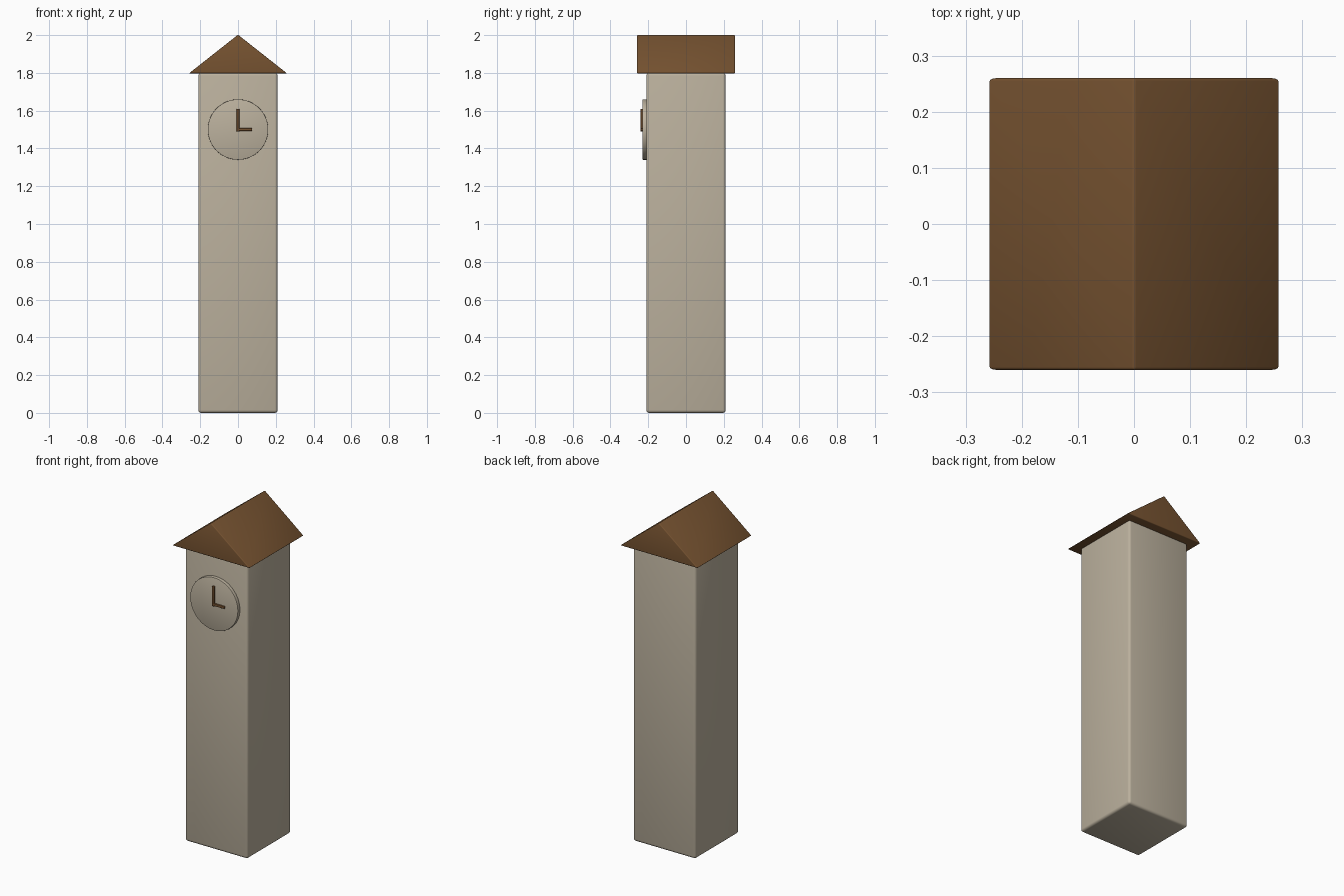
import bpy, bmesh, math
from mathutils import Matrix

if "Cube" in bpy.data.objects:
    bpy.data.objects.remove(bpy.data.objects["Cube"])


def material(name, rgb):
    m = bpy.data.materials.new(name)
    m.diffuse_color = (*rgb, 1)
    m.use_nodes = True
    m.node_tree.nodes["Principled BSDF"].inputs["Base Color"].default_value = m.diffuse_color
    return m


stone = material("pale stone", (0.50, 0.44, 0.34))
wood = material("brown wood", (0.18, 0.085, 0.03))


def finish(name, bm, mat, bevel=0.0, segments=3):
    bmesh.ops.recalc_face_normals(bm, faces=bm.faces[:])
    me = bpy.data.meshes.new(name)
    bm.to_mesh(me)
    bm.free()
    me.materials.append(mat)
    ob = bpy.data.objects.new(name, me)
    bpy.context.collection.objects.link(ob)
    bpy.ops.object.select_all(action='DESELECT')
    ob.select_set(True)
    bpy.context.view_layer.objects.active = ob
    if bevel:
        b = ob.modifiers.new("bevel", 'BEVEL')
        b.width = bevel
        b.segments = segments
        b.limit_method = 'ANGLE'
        bpy.ops.object.modifier_apply(modifier="bevel")
    bpy.ops.object.shade_smooth_by_angle(angle=math.radians(35))
    return ob


def box(name, lo, hi, mat, bevel):
    bm = bmesh.new()
    bmesh.ops.create_cube(bm, size=1)
    for v in bm.verts:
        v.co = [lo[i] + (v.co[i] + 0.5) * (hi[i] - lo[i]) for i in range(3)]
    return finish(name, bm, mat, bevel)


# Tower shaft with softened edges
box("tower_body", (-0.21, -0.21, 0), (0.21, 0.21, 1.8), stone, 0.015)

# Gable roof: triangular profile extruded front to back
bm = bmesh.new()
tri = [bm.verts.new((x, -0.26, z)) for x, z in ((-0.26, 1.797), (0.26, 1.797), (0, 2.002))]
face = bm.faces.new(tri)
ext = bmesh.ops.extrude_face_region(bm, geom=[face])
bmesh.ops.translate(bm, vec=(0, 0.52, 0),
                    verts=[g for g in ext["geom"] if isinstance(g, bmesh.types.BMVert)])
finish("gable_roof", bm, wood, 0.005)

# Round clock face on the front
bm = bmesh.new()
bmesh.ops.create_cone(bm, cap_ends=True, segments=64, radius1=0.16, radius2=0.16, depth=0.025,
                      matrix=Matrix.Translation((0, -0.2175, 1.5)) @ Matrix.Rotation(math.pi / 2, 4, 'X'))
finish("clock_face", bm, stone, 0.002, 2)

# Clock hands showing three o'clock
box("minute_hand", (-0.007, -0.24, 1.49), (0.007, -0.225, 1.61), wood, 0.002)
box("hour_hand", (-0.007, -0.24, 1.493), (0.075, -0.225, 1.507), wood, 0.002)
